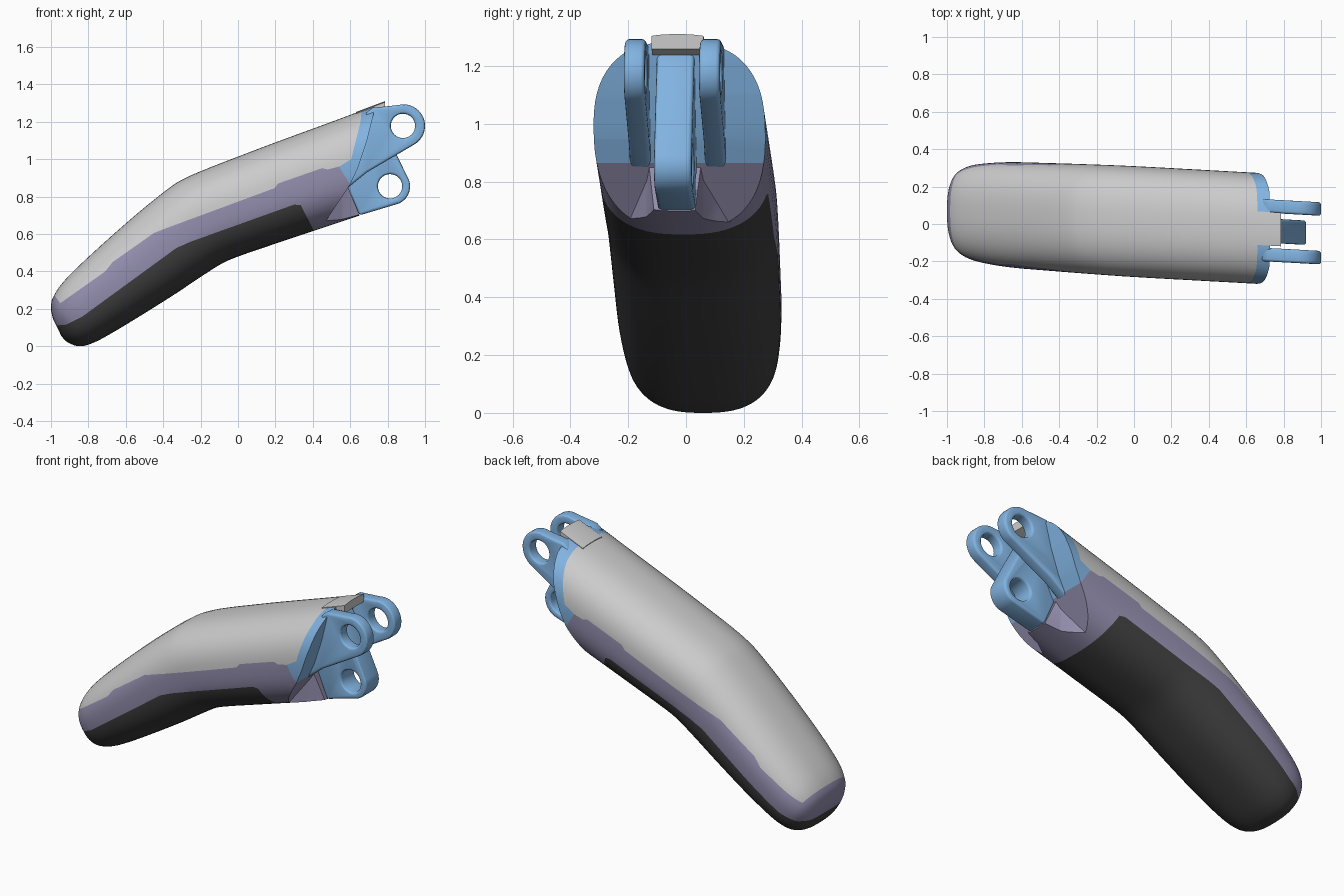
import bpy, bmesh
from math import sin, cos, pi, radians
from mathutils import Vector

if "Cube" in bpy.data.objects:
    bpy.data.objects.remove(bpy.data.objects["Cube"])


def colour(name, rgb):
    m = bpy.data.materials.new(name)
    m.diffuse_color = (*rgb, 1)
    m.use_nodes = True
    m.node_tree.nodes["Principled BSDF"].inputs["Base Color"].default_value = m.diffuse_color
    return m


BLUE = colour("blue", (0.22, 0.45, 0.75))
PURPLE = colour("purple", (0.29, 0.27, 0.42))
DARK = colour("dark", (0.05, 0.05, 0.05))


def skew(x):
    # the whole finger runs slightly sideways
    return 0.013 - 0.055 * x


def make(name, bm, mat=None):
    bmesh.ops.recalc_face_normals(bm, faces=bm.faces)
    me = bpy.data.meshes.new(name)
    bm.to_mesh(me)
    bm.free()
    ob = bpy.data.objects.new(name, me)
    bpy.context.collection.objects.link(ob)
    if mat:
        me.materials.append(mat)
    return ob


def prism(name, pts, y0, y1, mat=None):
    """Side outline (x, z) extruded in y; y values are given at x = 0.8."""
    bm = bmesh.new()
    s = lambda x: skew(x) - skew(0.8)
    a = [bm.verts.new((x, y0 + s(x), z)) for x, z in pts]
    b = [bm.verts.new((x, y1 + s(x), z)) for x, z in pts]
    bm.faces.new(a)
    bm.faces.new(b)
    for i in range(len(a)):
        j = (i + 1) % len(a)
        bm.faces.new((a[i], a[j], b[j], b[i]))
    return make(name, bm, mat)


def plan_prism(name, pts, z0, z1):
    """Plan outline (x, y) extruded in z."""
    bm = bmesh.new()
    f = bm.faces.new([bm.verts.new((x, y, z0)) for x, y in pts])
    r = bmesh.ops.extrude_face_region(bm, geom=[f])
    for v in r["geom"]:
        if isinstance(v, bmesh.types.BMVert):
            v.co.z = z1
    return make(name, bm)


def apply_mods(ob):
    dg = bpy.context.evaluated_depsgraph_get()
    me = bpy.data.meshes.new_from_object(ob.evaluated_get(dg))
    ob.modifiers.clear()
    ob.data = me


def boolean(ob, cutter, op):
    m = ob.modifiers.new("cut", 'BOOLEAN')
    m.operation, m.object, m.solver = op, cutter, 'EXACT'
    apply_mods(ob)
    bpy.data.objects.remove(cutter)


def bevel(ob, w):
    m = ob.modifiers.new("round", 'BEVEL')
    m.width, m.segments, m.limit_method, m.angle_limit = w, 3, 'ANGLE', radians(40)
    apply_mods(ob)


# Finger body: lofted stations of top point, bottom point, half width
ST = [(-0.966, 0.100, -0.945, 0.055, 0.06), (-0.99, 0.15, -0.91, 0.02, 0.14),
      (-1.0, 0.21, -0.85, 0.0, 0.195), (-0.985, 0.27, -0.79, 0.012, 0.235),
      (-0.92, 0.36, -0.71, 0.05, 0.262), (-0.77, 0.505, -0.55, 0.145, 0.281),
      (-0.55, 0.70, -0.35, 0.27, 0.288), (-0.37, 0.845, -0.2, 0.37, 0.292),
      (-0.28, 0.90, -0.08, 0.445, 0.294), (-0.16, 0.952, 0.03, 0.49, 0.296),
      (0.0, 1.014, 0.2, 0.548, 0.297), (0.2, 1.09, 0.4, 0.615, 0.297),
      (0.5, 1.20, 0.7, 0.715, 0.297), (0.8, 1.312, 1.0, 0.815, 0.297)]


def loft():
    S = [Vector(s) for s in ST]
    rings = []
    for i in range(len(S) - 1):
        p0, p1, p2, p3 = S[max(i - 1, 0)], S[i], S[i + 1], S[min(i + 2, len(S) - 1)]
        for k in range(5):
            t = k / 5
            rings.append(p1 + 0.5 * t * ((p2 - p0) + t * ((2 * p0 - 5 * p1 + 4 * p2 - p3)
                         + t * (3 * p1 - p0 - 3 * p2 + p3))))
    rings.append(S[-1])
    bm, prev, n = bmesh.new(), None, 64
    power = lambda v: (1 if v > 0 else -1) * abs(v) ** (2 / 2.5)
    for tx, tz, bx, bz, w in rings:
        ring = []
        for j in range(n):
            a = 2 * pi * (j + 0.5) / n
            u, s = power(cos(a)), power(sin(a))
            x = (tx + bx) / 2 + (tx - bx) / 2 * u
            ring.append(bm.verts.new((x, skew(x) + w * s, (tz + bz) / 2 + (tz - bz) / 2 * u)))
        if prev:
            for j in range(n):
                k = (j + 1) % n
                bm.faces.new((prev[j], prev[k], ring[k], ring[j]))
        else:
            bm.faces.new(ring)
        prev = ring
    bm.faces.new(prev)
    return make("body", bm)


body = loft()
parts = []


def piece(name, outline, mat=None, y0=-1, y1=1):
    ob = body.copy()
    ob.data = body.data.copy()
    ob.name = name
    bpy.context.collection.objects.link(ob)
    boolean(ob, prism("cutter", outline, y0, y1), 'INTERSECT')
    ob.data.materials.clear()
    if mat:
        ob.data.materials.append(mat)
    parts.append(ob)
    return ob


# Seam lines, tip to knuckle
upper = [(-1.1, 0.44), (-0.98, 0.27), (-0.95, 0.23), (-0.71, 0.40), (-0.67, 0.45), (-0.45, 0.605),
         (-0.40, 0.625), (0.195, 0.845), (0.215, 0.87), (0.45, 0.952), (0.48, 0.945), (0.54, 0.96)]
lower = [(-1.1, 0.10), (-0.92, 0.115), (-0.83, 0.16), (-0.33, 0.525), (-0.25, 0.56),
         (0.30, 0.757), (0.335, 0.755), (0.41, 0.61), (0.44, 0.50)]

# Shells
piece("top_shell", upper + [(0.605, 1.0), (0.655, 1.2), (0.675, 1.4), (-1.1, 1.4)])
tab = piece("top_shell_tab", [(0.63, 1.20), (0.785, 1.255), (0.785, 1.4), (0.63, 1.4)], None, -0.12, 0.06)
tab.location.z = 0.004
piece("middle_frame", upper + [(0.60, 0.865), (0.45, 0.64)] + lower[::-1], PURPLE)
piece("grip_pad", lower + [(-1.1, -0.2)], DARK)

# Tapered keel that carries the frame to the lower lug
keel = piece("frame_keel", [(0.40, 0.55), (0.67, 0.55), (0.65, 0.70), (0.56, 0.92), (0.45, 0.80)], PURPLE)
boolean(keel, plan_prism("cutter", [(0.38, -0.25), (0.46, -0.20), (0.56, -0.135), (0.66, -0.108),
                                    (0.66, 0.028), (0.56, 0.06), (0.46, 0.15), (0.38, 0.22)],
                         0.4, 1.1), 'INTERSECT')

# Knuckle: back plate, two upper ears, one lower lug
piece("knuckle_base", [(0.54, 0.96), (0.60, 0.865), (0.64, 0.95), (0.69, 1.10), (0.725, 1.24),
                       (0.73, 1.4), (0.675, 1.4), (0.655, 1.2), (0.605, 1.0)], BLUE)


def arc(cx, cz, r, a0, a1, n=20):
    return [(cx + r * cos(radians(a0 + (a1 - a0) * i / n)),
             cz + r * sin(radians(a0 + (a1 - a0) * i / n))) for i in range(n + 1)]


def lug(name, outline, hole, y0, y1):
    ob = prism(name, outline, y0, y1, BLUE)
    boolean(ob, prism("cutter", arc(*hole, 0.065, 0, 348.75, 31), -1, 1), 'DIFFERENCE')
    bevel(ob, 0.014)
    parts.append(ob)


ear = arc(0.885, 1.178, 0.115, 105, -60) + [(0.69, 0.93), (0.585, 0.845), (0.57, 0.92),
                                            (0.63, 1.0), (0.685, 1.25), (0.72, 1.275)]
lug("upper_ear_near", ear, (0.882, 1.178), -0.205, -0.133)
lug("upper_ear_far", ear, (0.882, 1.178), 0.055, 0.127)
lug("lower_lug", arc(0.82, 0.855, 0.10, 20, -70) + [(0.65, 0.70), (0.55, 0.93), (0.64, 1.23),
    (0.72, 1.245), (0.755, 1.2), (0.85, 1.02)], (0.813, 0.855), -0.105, 0.025)

# Smooth shading
bpy.data.objects.remove(body)
bpy.ops.object.select_all(action='DESELECT')
for ob in parts:
    ob.select_set(True)
bpy.context.view_layer.objects.active = parts[0]
bpy.ops.object.shade_smooth_by_angle(angle=radians(30))
